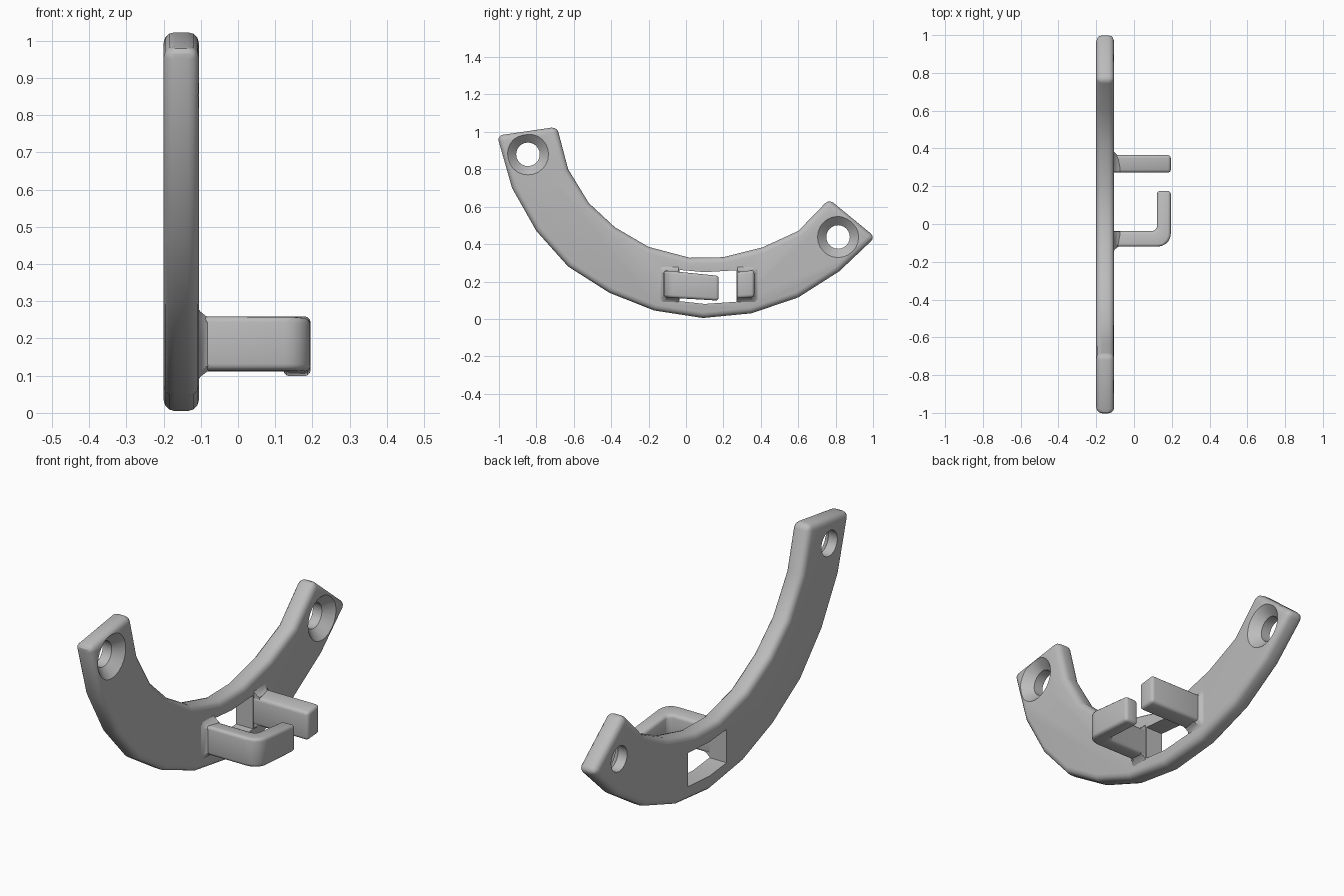
import bpy, bmesh, math

old = bpy.data.objects.get("Cube")
if old:
    bpy.data.objects.remove(old, do_unlink=True)

grey = bpy.data.materials.new("plain grey")
grey.use_nodes = True
grey.diffuse_color = (0.5, 0.5, 0.5, 1)
grey.node_tree.nodes["Principled BSDF"].inputs["Base Color"].default_value = (0.5, 0.5, 0.5, 1)

BACK, FACE = -0.2, -0.105


def loft(name, rings):
    """Closed solid through matching rings of points."""
    bm = bmesh.new()
    loops = [[bm.verts.new(p) for p in ring] for ring in rings]
    n = len(loops[0])
    for a, b in zip(loops, loops[1:]):
        for i in range(n):
            j = (i + 1) % n
            bm.faces.new((a[i], a[j], b[j], b[i]))
    bm.faces.new(loops[0])
    bm.faces.new(loops[-1])
    bmesh.ops.recalc_face_normals(bm, faces=bm.faces)
    mesh = bpy.data.meshes.new(name)
    bm.to_mesh(mesh)
    bm.free()
    mesh.materials.append(grey)
    ob = bpy.data.objects.new(name, mesh)
    bpy.context.collection.objects.link(ob)
    return ob


def activate(ob):
    bpy.ops.object.select_all(action='DESELECT')
    ob.select_set(True)
    bpy.context.view_layer.objects.active = ob


def round_edges(ob, width, segments=3):
    activate(ob)
    mod = ob.modifiers.new("round", 'BEVEL')
    mod.width, mod.segments = width, segments
    mod.limit_method, mod.angle_limit = 'ANGLE', math.radians(40)
    bpy.ops.object.modifier_apply(modifier=mod.name)


def cut(ob, cutter):
    activate(ob)
    cutter.hide_render = True
    mod = ob.modifiers.new("cut", 'BOOLEAN')
    mod.operation, mod.solver, mod.object = 'DIFFERENCE', 'EXACT', cutter
    bpy.ops.object.modifier_apply(modifier=mod.name)
    bpy.data.objects.remove(cutter, do_unlink=True)


def smooth(ob):
    activate(ob)
    bpy.ops.object.shade_smooth_by_angle(angle=math.radians(32))


def slab(name, pts, x0, x1):
    return loft(name, [[(x, y, z) for y, z in pts] for x in (x0, x1)])


# Curved plate, outer edge then inner edge
outer = [(-1.01, 0.98), (-0.93, 0.70), (-0.80, 0.47), (-0.63, 0.28), (-0.41, 0.14),
         (-0.17, 0.045), (0.09, 0.005), (0.35, 0.03), (0.60, 0.115), (0.82, 0.255), (1.012, 0.437)]
inner = [(0.765, 0.64), (0.60, 0.47), (0.41, 0.383), (0.20, 0.33), (0.02, 0.327),
         (-0.20, 0.385), (-0.38, 0.49), (-0.52, 0.62), (-0.63, 0.80), (-0.69, 1.027)]
plate = slab("curved_plate", outer + inner, BACK, FACE)
round_edges(plate, 0.03)

# Countersunk screw holes
for y, z in ((-0.845, 0.88), (0.813, 0.438)):
    steps = [(-0.25, 0.063), (-0.15, 0.063), (FACE, 0.11), (FACE + 0.02, 0.13)]
    angles = [math.tau * i / 24 for i in range(24)]
    cut(plate, loft("screw_cutter", [[(x, y + r * math.cos(a), z + r * math.sin(a))
                                      for a in angles] for x, r in steps]))

# Window between the two arms
window = [(-0.035, 0.095), (0.1, 0.08), (0.27, 0.092), (0.27, 0.26), (0.1, 0.25), (-0.035, 0.262)]
cut(plate, slab("window_cutter", window, -0.3, 0))
smooth(plate)


def arm(name, outline, mid, tilt):
    """Upright bar from an (x, y) outline, sloping along y."""
    ob = loft(name, [[(x, y, z + k * (y - mid)) for x, y in outline]
                     for z, k in ((0.113, tilt * 0.6), (0.256, tilt))])
    round_edges(ob, 0.016)
    smooth(ob)


def flare(name, y_in, y_out):
    """Widened foot where an arm meets the plate."""
    rings = []
    side = math.copysign(1, y_out - y_in)
    for x, g in ((FACE - 0.005, 0.028), (FACE + 0.004, 0.014), (FACE + 0.018, 0.003), (FACE + 0.03, -0.004)):
        lo, hi, end = 0.111 - g, 0.258 + g, y_out + side * g
        rings.append([(x, y_in, lo), (x, end - side * 0.015, lo), (x, end, lo + 0.015),
                      (x, end, hi - 0.015), (x, end - side * 0.015, hi), (x, y_in, hi)])
    smooth(loft(name, rings))


# Bent hook with a rounded outer elbow
elbow = [(0.125 + 0.07 * math.sin(a), -0.05 - 0.07 * math.cos(a))
         for a in (math.pi / 2 * i / 5 for i in range(6))]
hook = [(-0.15, -0.12)] + elbow + [(0.195, 0.175), (0.122, 0.175),
                                  (0.122, -0.015), (0.116, -0.031), (0.1, -0.037), (-0.15, -0.037)]
arm("hook_arm", hook, -0.08, -0.1)
flare("hook_foot", -0.04, -0.12)

# Straight post facing the hook tip
arm("straight_post", [(-0.15, 0.272), (0.195, 0.272), (0.195, 0.365), (-0.15, 0.365)], 0.32, 0.12)
flare("post_foot", 0.275, 0.362)
